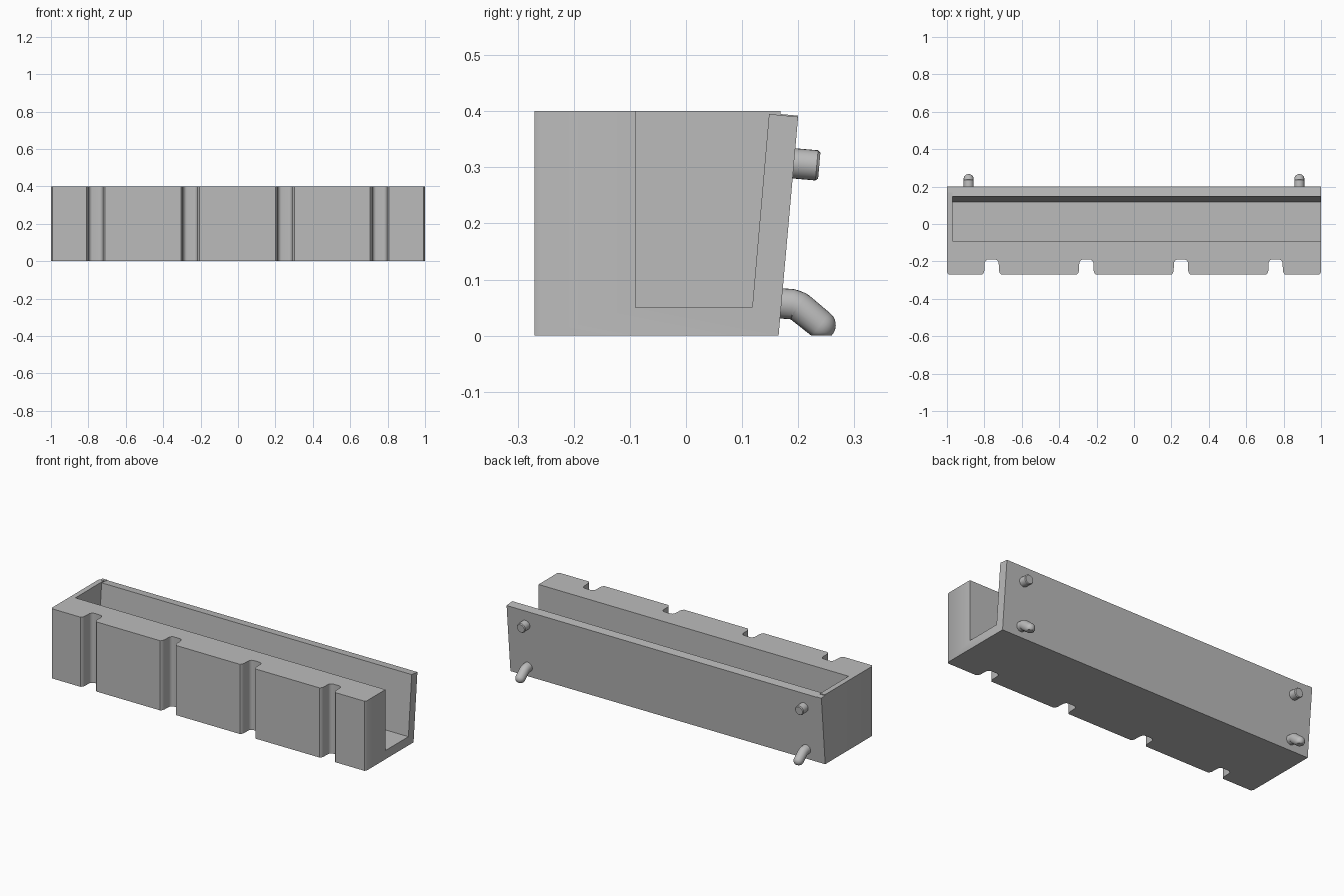
import bpy, bmesh, math
from mathutils import Vector

if "Cube" in bpy.data.objects:
    bpy.data.objects.remove(bpy.data.objects["Cube"])

grey = bpy.data.materials.new("plastic_grey")
grey.use_nodes = True
grey.diffuse_color = (0.5, 0.5, 0.5, 1)
grey.node_tree.nodes["Principled BSDF"].inputs["Base Color"].default_value = (0.5, 0.5, 0.5, 1)


def add_object(name, bm):
    bmesh.ops.recalc_face_normals(bm, faces=bm.faces)
    mesh = bpy.data.meshes.new(name)
    bm.to_mesh(mesh)
    bm.free()
    mesh.materials.append(grey)
    obj = bpy.data.objects.new(name, mesh)
    bpy.context.collection.objects.link(obj)
    return obj


def prism(name, points, offset):
    """Extrude a flat outline along an offset."""
    bm = bmesh.new()
    face = bm.faces.new([bm.verts.new(p) for p in points])
    out = bmesh.ops.extrude_face_region(bm, geom=[face])["geom"]
    bmesh.ops.translate(bm, vec=offset, verts=[v for v in out if isinstance(v, bmesh.types.BMVert)])
    return add_object(name, bm)


def boolean(obj, cutter, operation):
    mod = obj.modifiers.new(cutter.name, "BOOLEAN")
    mod.object, mod.operation, mod.solver = cutter, operation, "EXACT"
    cutter.hide_render = True
    cutter.hide_set(True)


def smooth(obj):
    bpy.ops.object.select_all(action="DESELECT")
    obj.select_set(True)
    bpy.context.view_layer.objects.active = obj
    bpy.ops.object.shade_smooth_by_angle(angle=math.radians(35))


def sweep(name, x, rings, sides=24):
    """Round rod in the yz plane; each ring is (y, z, pitch in degrees, radius)."""
    bm = bmesh.new()
    loops = []
    for y, z, pitch, radius in rings:
        a = math.radians(pitch)
        up = Vector((0, -math.sin(a), math.cos(a)))
        loop = []
        for i in range(sides):
            t = math.tau * i / sides
            co = Vector((x, y, z)) + radius * (math.cos(t) * Vector((1, 0, 0)) + math.sin(t) * up)
            co.z = max(co.z, 0)
            loop.append(bm.verts.new(co))
        loops.append(loop)
    for a, b in zip(loops, loops[1:]):
        for i in range(sides):
            j = (i + 1) % sides
            bm.faces.new((a[i], a[j], b[j], b[i]))
    bm.faces.new(loops[0])
    bm.faces.new(loops[-1])
    obj = add_object(name, bm)
    smooth(obj)


# Tray: side section, limited by a grooved plan outline
section = [(-0.27, 0), (0.165, 0), (0.2, 0.392), (0.168, 0.395), (0.168, 0.4), (-0.27, 0.4)]
tray = prism("tray", [(-1, y, z) for y, z in section], (2, 0, 0))

# Half of one groove, from mouth to rounded bottom
half = [(0.05, -0.27), (0.043, -0.262), (0.039, -0.25), (0.038, -0.22)]
half += [(0.018 + 0.02 * math.cos(t), -0.213 + 0.023 * math.sin(t))
         for t in (math.pi * k / 12 for k in range(1, 7))]
groove = [(-dx, y) for dx, y in half] + [(dx, y) for dx, y in reversed(half)]
front = [(-1.01, -0.25), (-1, -0.258), (-0.992, -0.27)]
for k in range(4):
    centre = -0.761 + 0.506 * k
    front += [(centre + dx, y) for dx, y in groove]
front += [(0.992, -0.27), (1, -0.258), (1.01, -0.25), (1.01, 0.3), (-1.01, 0.3)]
plan = prism("plan_cutter", [(x, y, -0.1) for x, y in front], (0, 0, 0.7))
boolean(tray, plan, "INTERSECT")

# Trough, open at the left end, with a leaning back wall
slot = [(-0.09, 0.05), (0.118, 0.05), (0.148, 0.395), (0.25, 0.385), (0.25, 0.5), (-0.09, 0.5)]
trough = prism("trough_cutter", [(-0.97, y, z) for y, z in slot], (2.1, 0, 0))
boolean(tray, trough, "DIFFERENCE")

bpy.context.view_layer.update()
done = bpy.data.meshes.new_from_object(tray.evaluated_get(bpy.context.evaluated_depsgraph_get()))
tray.modifiers.clear()
tray.data = done
for cutter in (plan, trough):
    bpy.data.objects.remove(cutter)
smooth(tray)

# Pegs and bent hooks on the back wall
R = 0.027
peg = [(0.17, 0.309, -5, R), (0.233, 0.3035, -5, R), (0.2375, 0.303, -5, R - 0.004)]
hook = [(0.15, 0.059, -5, R), (0.19, 0.056, -5, R)]
hook += [(0.19 + 0.003 * k, 0.056 - 0.0012 * k, -5 - 8.25 * k, R) for k in range(1, 5)]
tip, pitch = Vector((0.24, 0.019)), math.radians(-38)
for k in range(7):
    t = math.radians(14 * k)
    reach = R * math.sin(t)
    hook.append((tip.x + reach * math.cos(pitch), tip.y + reach * math.sin(pitch), -38, R * math.cos(t)))
for side, x in (("left", 0.884), ("right", -0.884)):
    sweep(side + "_peg", x, peg)
    sweep(side + "_hook", x, hook)
